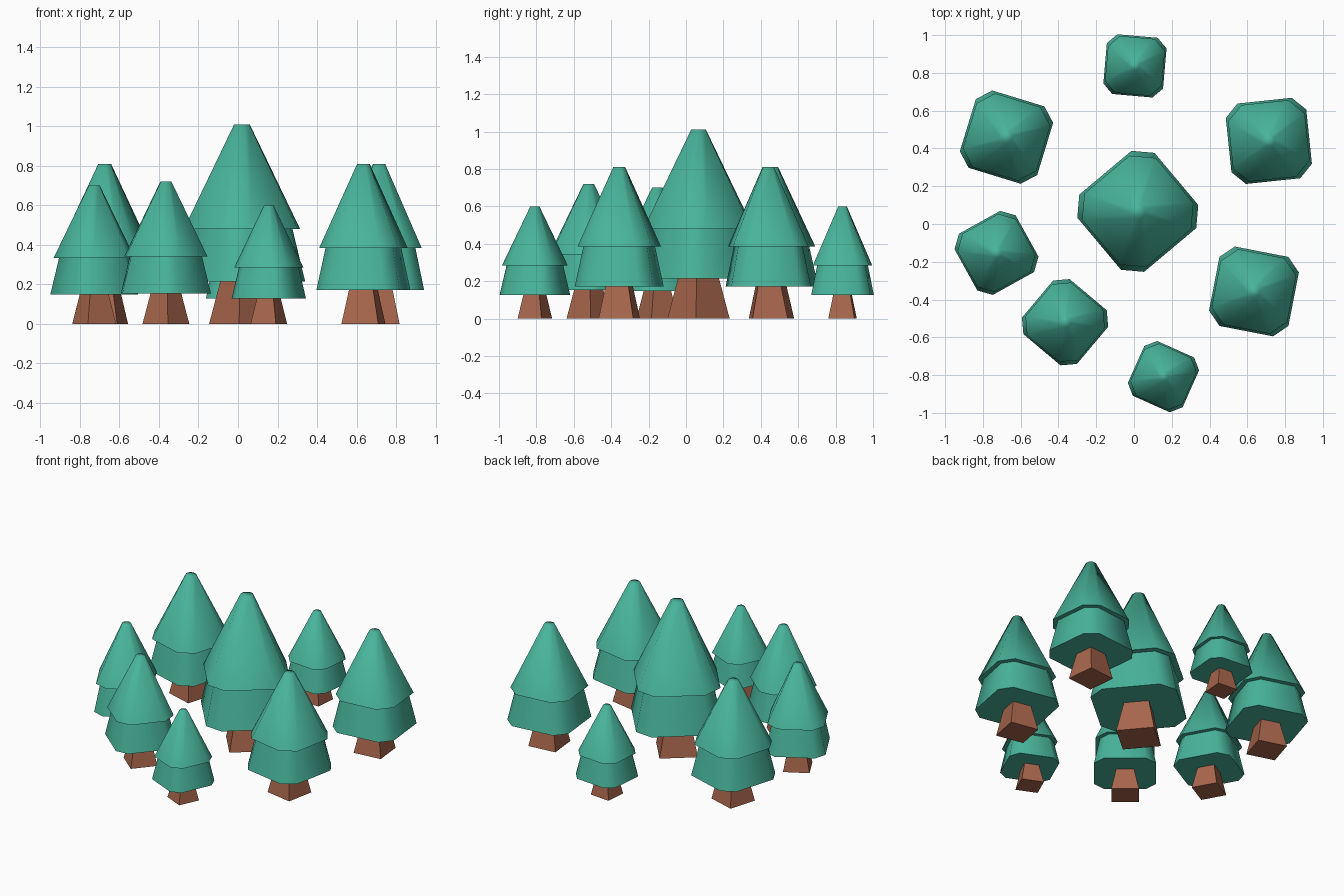
import bpy, bmesh, math
from mathutils import Matrix

if "Cube" in bpy.data.objects:
    bpy.data.objects.remove(bpy.data.objects["Cube"])


def material(name, rgb):
    m = bpy.data.materials.new(name)
    m.diffuse_color = (*rgb, 1.0)
    m.use_nodes = True
    m.node_tree.nodes["Principled BSDF"].inputs["Base Color"].default_value = m.diffuse_color
    return m


GREEN = material("foliage_green", (0.065, 0.456, 0.325))
BROWN = material("bark_brown", (0.392, 0.133, 0.072))


def ring(bm, radius, z, half_angle):
    """Square ring with cut corners; half_angle 0 gives a plain square."""
    offsets = (-half_angle, half_angle) if half_angle else (0,)
    verts = []
    for k in range(4):
        for o in offsets:
            a = math.radians(45 + 90 * k + o)
            verts.append(bm.verts.new((radius * math.cos(a), radius * math.sin(a), z)))
    return verts


def frustum(bm, low, high, smooth, cap_top=True):
    """Tapered block between two rings given as (radius, z, half_angle)."""
    a, b = ring(bm, *low), ring(bm, *high)
    n = len(a)
    for i in range(n):
        j = (i + 1) % n
        bm.faces.new((a[i], a[j], b[j], b[i])).smooth = smooth
    bm.faces.new(a[::-1])
    if cap_top:
        bm.faces.new(b).smooth = smooth


def add_part(name, mat, blocks, place, smooth):
    bm = bmesh.new()
    for low, high, cap in blocks:
        frustum(bm, low, high, smooth, cap)
    bm.transform(place)
    mesh = bpy.data.meshes.new(name)
    bm.to_mesh(mesh)
    bm.free()
    mesh.materials.append(mat)
    bpy.context.collection.objects.link(bpy.data.objects.new(name, mesh))


# Each tree: x, y, height, rotation in degrees
TREES = [
    (0.02, 0.067, 1.01, 40),
    (0.005, 0.837, 0.60, -5),
    (-0.675, 0.46, 0.81, -17),
    (0.714, 0.44, 0.81, 6),
    (0.635, -0.357, 0.81, -11),
    (-0.728, -0.153, 0.70, 29),
    (-0.365, -0.52, 0.72, 50),
    (0.156, -0.808, 0.60, -24),
]

for i, (x, y, h, rot) in enumerate(TREES, 1):
    place = (Matrix.Translation((x, y, 0))
             @ Matrix.Rotation(math.radians(rot), 4, 'Z')
             @ Matrix.Scale(h / 1.01, 4))
    # Square tapered trunk
    add_part(f"trunk_{i}", BROWN,
             [((0.167, 0, 0), (0.11, 0.215, 0), True)], place, False)
    # Lower skirt and tall upper cone with a blunt tip
    add_part(f"foliage_{i}", GREEN,
             [((0.322, 0.215, 11), (0.258, 0.48, 12), False),
              ((0.298, 0.48, 13.5), (0.041, 1.01, 20), True)], place, True)
